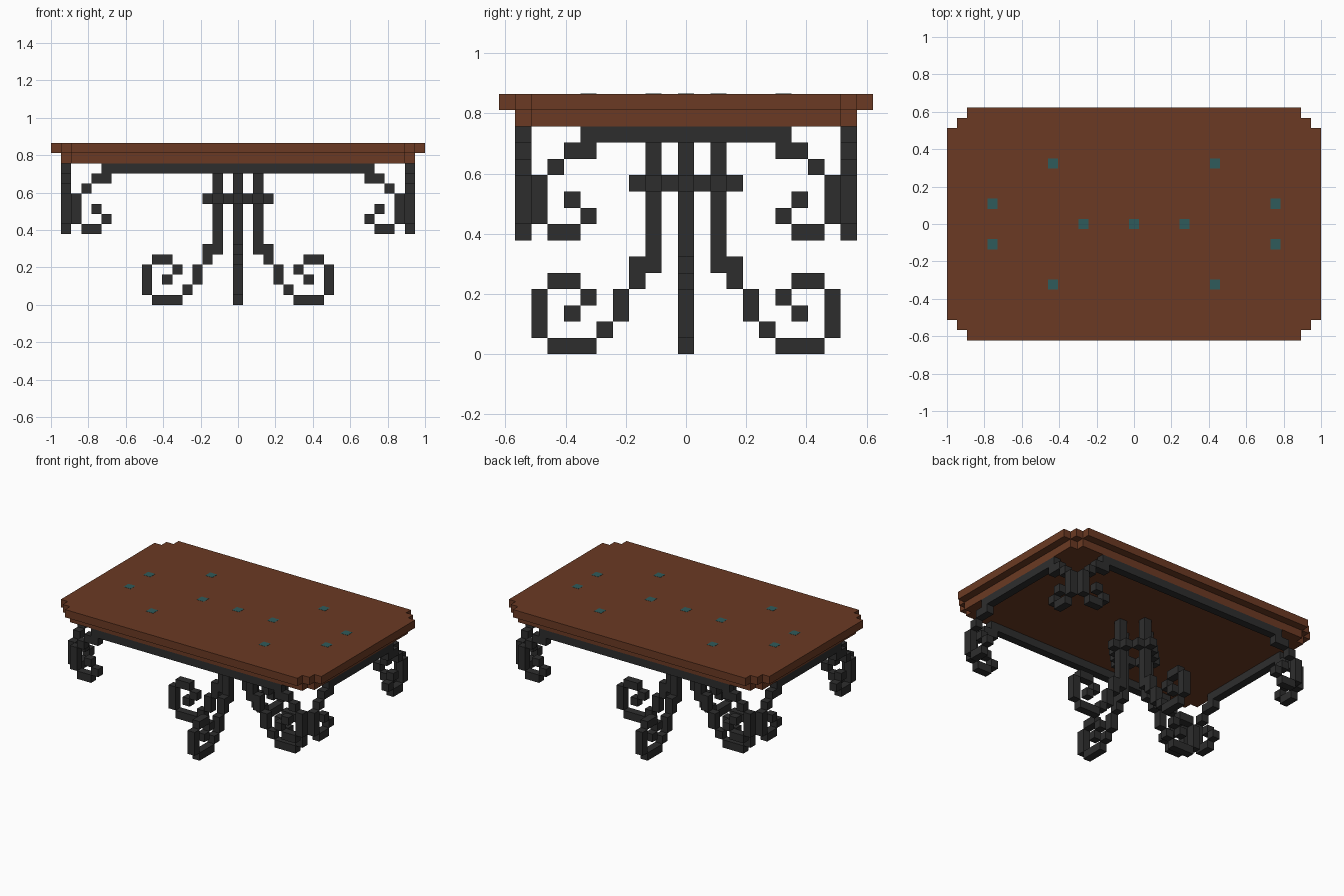
import bpy
import bmesh
from mathutils import Matrix, Vector

cube = bpy.data.objects.get("Cube")
if cube:
    bpy.data.objects.remove(cube, do_unlink=True)

V = 2 / 37  # edge of one block


def material(name, rgb):
    m = bpy.data.materials.new(name)
    m.use_nodes = True
    m.diffuse_color = (*rgb, 1)
    m.node_tree.nodes["Principled BSDF"].inputs["Base Color"].default_value = (*rgb, 1)
    return m


WOOD = material("brown wood", (0.147, 0.042, 0.017))
IRON = material("dark iron", (0.027, 0.027, 0.027))
TEAL = material("teal inlay", (0.028, 0.105, 0.105))


def finish(name, bm, mat):
    bmesh.ops.recalc_face_normals(bm, faces=bm.faces)
    mesh = bpy.data.meshes.new(name)
    bm.to_mesh(mesh)
    bm.free()
    mesh.materials.append(mat)
    obj = bpy.data.objects.new(name, mesh)
    bpy.context.collection.objects.link(obj)
    return obj


def add_box(bm, lo, hi):
    """Box between two corners, in block units."""
    lo, hi = Vector(lo) * V, Vector(hi) * V
    size = Matrix.Diagonal((*(hi - lo), 1))
    bmesh.ops.create_cube(bm, size=1, matrix=Matrix.Translation((lo + hi) / 2) @ size)


def slab(name, corner, z0, z1):
    """Board whose stepped corner is mirrored to all four quadrants."""
    bm = bmesh.new()
    outline = []
    for sx, sy in ((1, 1), (-1, 1), (-1, -1), (1, -1)):
        pts = [(sx * x, sy * y) for x, y in corner]
        outline += pts if sx * sy > 0 else pts[::-1]
    face = bm.faces.new([bm.verts.new((x * V, y * V, z0 * V)) for x, y in outline])
    new = bmesh.ops.extrude_face_region(bm, geom=[face])["geom"]
    verts = [g for g in new if isinstance(g, bmesh.types.BMVert)]
    bmesh.ops.translate(bm, verts=verts, vec=(0, 0, (z1 - z0) * V))
    return finish(name, bm, WOOD)


def add_runs(bm, runs, axis, sign, start=0, side=0):
    """Block runs (first, last, bottom, top) going outward along an axis."""
    for a, b, bottom, top in runs:
        ends = sorted((sign * (start + a - .5), sign * (start + b + .5)))
        lo, hi = [0, 0, bottom], [0, 0, top + 1]
        lo[axis], hi[axis] = ends
        lo[1 - axis], hi[1 - axis] = side - .5, side + .5
        add_box(bm, lo, hi)


# Table top: wide board over a smaller one
slab("table_top", [(18.5, 9.5), (17.5, 9.5), (17.5, 10.5), (16.5, 10.5), (16.5, 11.5)], 15, 16)
slab("table_underboard", [(17.5, 9.5), (16.5, 9.5), (16.5, 10.5)], 14, 15)

# Teal inlays as thin plates
bm = bmesh.new()
for x, y in ((0, 0), (5, 0), (8, 6), (14, 2)):
    for px in {x, -x}:
        for py in {y, -y}:
            add_box(bm, (px - .5, py - .5, 15.98), (px + .5, py + .5, 16.02))
finish("top_inlays", bm, TEAL)

# Edge rails, each ending in two hanging scrolls
SCROLL = [(0, 1, 12, 12), (2, 2, 11, 11), (3, 3, 8, 10),
          (1, 2, 7, 7), (0, 0, 8, 8), (1, 1, 9, 9)]
for name, axis, half, side in (("back_rail", 0, 13, 10), ("front_rail", 0, 13, -10),
                               ("left_rail", 1, 6, 17), ("right_rail", 1, 6, -17)):
    bm = bmesh.new()
    add_runs(bm, [(-half, half, 13, 13)], axis, 1, 0, side)
    for sign in (1, -1):
        add_runs(bm, SCROLL, axis, sign, half, side)
    finish(name, bm, IRON)

# Four central legs curling outward
LEG = [(2, 2, 5, 13), (3, 3, 4, 5), (4, 4, 2, 3), (5, 5, 1, 1), (6, 8, 0, 0),
       (9, 9, 1, 3), (7, 8, 4, 4), (6, 6, 3, 3), (7, 7, 2, 2)]
for name, axis, sign in (("left_leg", 0, 1), ("right_leg", 0, -1),
                         ("back_leg", 1, 1), ("front_leg", 1, -1)):
    bm = bmesh.new()
    add_runs(bm, LEG, axis, sign)
    finish(name, bm, IRON)

# Diamond ring that ties the legs together
bm = bmesh.new()
for x in range(-3, 4):
    for y in {3 - abs(x), abs(x) - 3}:
        add_box(bm, (x - .5, y - .5, 10), (x + .5, y + .5, 11))
finish("leg_ring", bm, IRON)
